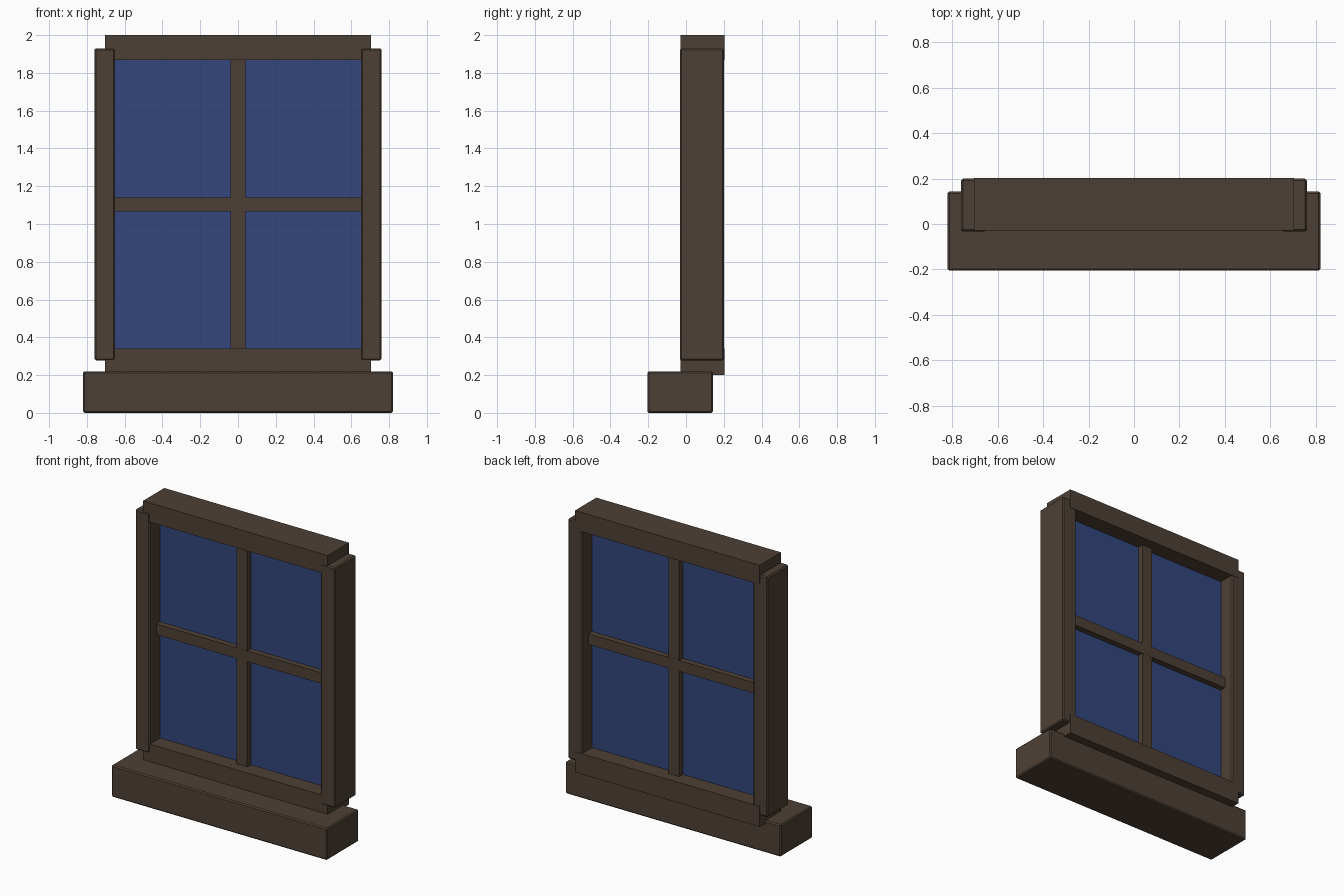
import bpy
import bmesh
from mathutils import Vector

default = bpy.data.objects.get("Cube")
if default:
    bpy.data.objects.remove(default, do_unlink=True)


def material(name, rgb):
    mat = bpy.data.materials.new(name)
    mat.use_nodes = True
    mat.diffuse_color = (*rgb, 1)
    mat.node_tree.nodes["Principled BSDF"].inputs["Base Color"].default_value = (*rgb, 1)
    return mat


wood = material("dark_brown_wood", (0.074, 0.051, 0.036))
glass = material("blue_glass", (0.034, 0.061, 0.205))


def block(name, x, y, z, mat, bevel=0.0):
    """Box spanning the given (min, max) ranges, with softened edges."""
    lo, hi = Vector((x[0], y[0], z[0])), Vector((x[1], y[1], z[1]))
    centre, size = (lo + hi) / 2, hi - lo
    bm = bmesh.new()
    bmesh.ops.create_cube(bm, size=1)
    bmesh.ops.scale(bm, vec=size, verts=bm.verts)
    mesh = bpy.data.meshes.new(name)
    bm.to_mesh(mesh)
    bm.free()
    mesh.materials.append(mat)
    obj = bpy.data.objects.new(name, mesh)
    obj.location = centre
    bpy.context.collection.objects.link(obj)
    if bevel:
        mod = obj.modifiers.new("Soft edges", "BEVEL")
        mod.width = bevel
        mod.segments = 1
    return obj


# Sill
block("sill", (-0.82, 0.82), (-0.205, 0.143), (0, 0.22), wood, 0.008)

# Top and bottom rails
rail_y = (-0.029, 0.203)
block("top_rail", (-0.703, 0.703), rail_y, (1.868, 2.0), wood)
block("bottom_rail", (-0.703, 0.703), rail_y, (0.2, 0.341), wood)

# Side jambs, a hair proud of the rails
for side, s in (("left", 1), ("right", -1)):
    block(side + "_jamb", sorted((s * 0.65, s * 0.76)), (-0.033, 0.2),
          (0.278, 1.93), wood, 0.008)

# Crossing glazing bars
bar_y = (0.043, 0.131)
block("upright_bar", (-0.04, 0.04), bar_y, (0.33, 1.88), wood)
block("cross_bar", (-0.66, 0.66), (0.042, 0.132), (1.066, 1.14), wood)

# Glass pane
block("glass_pane", (-0.66, 0.66), (0.083, 0.091), (0.33, 1.88), glass)
